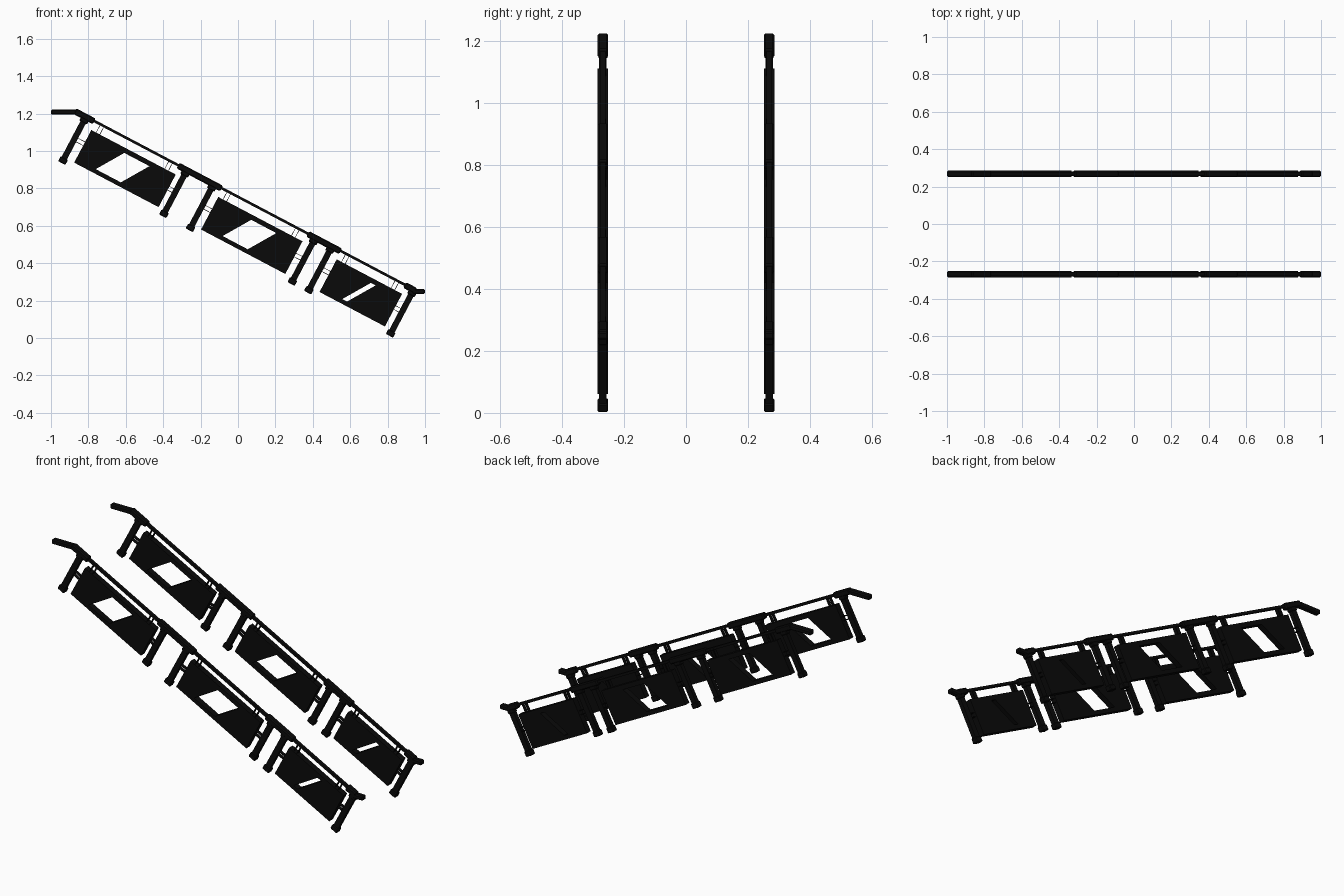
import bpy, bmesh, math
from mathutils import Matrix, Vector

cube = bpy.data.objects.get("Cube")
if cube:
    bpy.data.objects.remove(cube, do_unlink=True)

black = bpy.data.materials.new("black_metal")
black.use_nodes = True
colour = (0.003, 0.003, 0.003, 1)
black.diffuse_color = colour
black.node_tree.nodes["Principled BSDF"].inputs["Base Color"].default_value = colour

# Slope frame: local x runs down the stairs, local z stands square to them
SLOPE = Matrix.Translation((0, 0, 0.755)) @ Matrix.Rotation(math.radians(27.8), 4, 'Y')
FLAT = Matrix.Identity(4)
TOP, BOTTOM = -0.05, -0.247


def prism(name, outline, depth, side, frame=SLOPE, bevel=0):
    """Extrude an x/z outline along y, centred on one of the two railings."""
    bm = bmesh.new()
    face = bm.faces.new([bm.verts.new((x, -depth / 2, z)) for x, z in outline])
    moved = bmesh.ops.extrude_face_region(bm, geom=[face])["geom"]
    bmesh.ops.translate(bm, vec=(0, depth, 0),
                        verts=[v for v in moved if isinstance(v, bmesh.types.BMVert)])
    bmesh.ops.recalc_face_normals(bm, faces=bm.faces)
    if bevel:
        bmesh.ops.bevel(bm, geom=bm.edges[:], offset=bevel, segments=1, affect='EDGES')
    bm.transform(Matrix.Translation((0, side * 0.268, 0)) @ frame)
    mesh = bpy.data.meshes.new(name)
    bm.to_mesh(mesh)
    bm.free()
    mesh.materials.append(black)
    obj = bpy.data.objects.new(name, mesh)
    bpy.context.collection.objects.link(obj)
    return obj


def box(name, x0, x1, z0, z1, depth, side, frame=SLOPE, bevel=0):
    prism(name, [(x0, z0), (x1, z0), (x1, z1), (x0, z1)], depth, side, frame, bevel)


def post(u, side):
    box("post", u - 0.016, u + 0.016, -0.26, 0, 0.024, side)
    box("post_foot", u - 0.022, u + 0.022, -0.28, -0.25, 0.034, side, bevel=0.004)
    box("post_collar", u - 0.023, u + 0.023, -0.035, -0.01, 0.03, side, bevel=0.004)


def panel(left, right, gap_left, gap_right, side):
    """Two slanted plates joined by strips, with an open gap between them."""
    lean = 0.095
    low, high = BOTTOM + 0.023, TOP - 0.026
    prism("panel_upper_plate", [(left, BOTTOM), (gap_left - lean, BOTTOM), (gap_left - lean, low),
                                (gap_left, high), (gap_left, TOP), (left, TOP)], 0.034, side)
    prism("panel_lower_plate", [(gap_right - lean, BOTTOM), (right, BOTTOM), (right, TOP),
                                (gap_right, TOP), (gap_right, high), (gap_right - lean, low)],
          0.034, side)
    box("panel_top_strip", gap_left, gap_right, high, TOP, 0.034, side)
    box("panel_bottom_strip", gap_left - lean, gap_right - lean, BOTTOM, low, 0.034, side)
    # Open brackets, each a pair of thin plates
    for u in (left + 0.04, right - 0.055):
        for offset in (-0.011, 0.011):
            box("rail_bracket", u + offset - 0.0015, u + offset + 0.0015, TOP, 0, 0.02, side)
    for u0, u1 in ((left - 0.045, left), (right, right + 0.04)):
        for offset in (-0.011, 0.011):
            v = -0.133 + offset
            box("post_bracket", u0, u1, v - 0.0015, v + 0.0015, 0.02, side)


for side in (-1, 1):
    # Handrail with thicker sleeves over the posts
    box("handrail", -0.95, 1.05, -0.007, 0.007, 0.018, side)
    for start, end in ((-0.985, -0.868), (-0.361, -0.099), (0.423, 0.621), (1.008, 1.075)):
        box("rail_sleeve", start, end, -0.019, 0.015, 0.034, side, bevel=0.006)
    # Level rail ends
    box("upper_rail_end", -1, -0.865, 1.194, 1.222, 0.034, side, FLAT, 0.006)
    box("lower_rail_end", 0.93, 1, 0.235, 0.262, 0.034, side, FLAT, 0.006)
    for u in (-0.918, -0.308, -0.147, 0.468, 0.568, 1.063):
        post(u, side)
    panel(-0.86, -0.35, -0.647, -0.495, side)
    panel(-0.093, 0.416, 0.12, 0.272, side)
    panel(0.623, 1.018, 0.843, 0.872, side)
